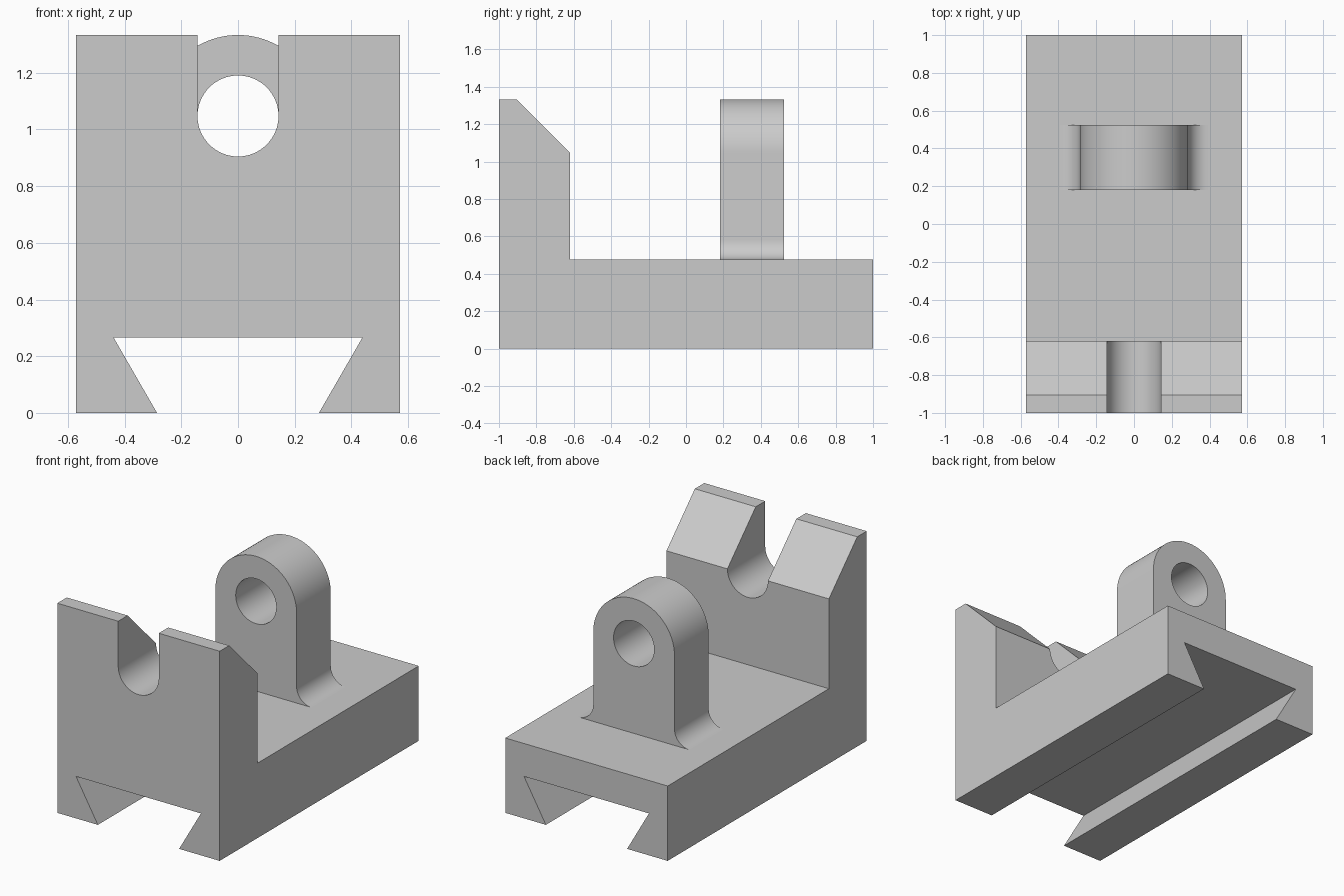
import bpy
import bmesh
from math import sin, cos, pi
from mathutils import Vector

cube = bpy.data.objects.get("Cube")
if cube:
    bpy.data.objects.remove(cube, do_unlink=True)

# Main dimensions
HALF_W, TOP, DECK = 0.5714, 1.3333, 0.4762
AXIS_Z, BORE, LUG_R, FILLET = 1.0476, 0.1429, 0.2857, 0.105
WALL_BACK, BEVEL_START = -0.62, -0.905

grey = bpy.data.materials.new("machined grey")
grey.use_nodes = True
grey.diffuse_color = (0.6, 0.6, 0.6, 1)
grey.node_tree.nodes["Principled BSDF"].inputs["Base Color"].default_value = (0.6, 0.6, 0.6, 1)


def arc(cx, cz, r, start, end, steps):
    """Points on an arc, angles in units of pi."""
    angles = [pi * (start + (end - start) * i / steps) for i in range(steps + 1)]
    return [(cx + r * cos(a), cz + r * sin(a)) for a in angles]


def extrude(name, profile, axis, start, end):
    """Extrude a 2D outline (second coordinate is z) along x or y."""
    bm = bmesh.new()
    place = (lambda u, z: (start, u, z)) if axis == "x" else (lambda u, z: (u, start, z))
    face = bm.faces.new([bm.verts.new(place(u, z)) for u, z in profile])
    new = bmesh.ops.extrude_face_region(bm, geom=[face])["geom"]
    shift = Vector((end - start, 0, 0) if axis == "x" else (0, end - start, 0))
    bmesh.ops.translate(bm, vec=shift, verts=[g for g in new if isinstance(g, bmesh.types.BMVert)])
    bmesh.ops.recalc_face_normals(bm, faces=bm.faces[:])
    mesh = bpy.data.meshes.new(name)
    bm.to_mesh(mesh)
    bm.free()
    mesh.materials.append(grey)
    obj = bpy.data.objects.new(name, mesh)
    bpy.context.collection.objects.link(obj)
    return obj


def activate(obj):
    bpy.ops.object.select_all(action="DESELECT")
    obj.select_set(True)
    bpy.context.view_layer.objects.active = obj


def cut(obj, cutter):
    """Subtract the cutter, then discard it."""
    cutter.hide_render = True
    mod = obj.modifiers.new("cut", "BOOLEAN")
    mod.operation, mod.solver, mod.object = "DIFFERENCE", "EXACT", cutter
    activate(obj)
    bpy.ops.object.modifier_apply(modifier=mod.name)
    bpy.data.objects.remove(cutter, do_unlink=True)


def smooth(obj):
    activate(obj)
    bpy.ops.object.shade_smooth_by_angle(angle=pi / 6)


# Base block with bevelled front wall
side = [(-1, 0), (1, 0), (1, DECK), (WALL_BACK, DECK),
        (WALL_BACK, AXIS_Z), (BEVEL_START, TOP), (-1, TOP)]
body = extrude("base_and_wall", side, "x", -HALF_W, HALF_W)

# Dovetail channel underneath, its sides continued below the block
slope, depth, drop = 0.577, 0.2667, 0.1
foot, roof = 0.2857 - drop * slope, 0.2857 + depth * slope
channel = [(-foot, -drop), (foot, -drop), (roof, depth), (-roof, depth)]
cut(body, extrude("dovetail_cutter", channel, "y", -1.2, 1.2))

# Round-bottomed slot in the wall
slot = arc(0, AXIS_Z, BORE, 1, 2, 32) + [(BORE, TOP + 0.1), (-BORE, TOP + 0.1)]
cut(body, extrude("slot_cutter", slot, "y", -1.2, -0.5))
smooth(body)

# Upright lug with rounded top and flared foot, sunk slightly into the base
reach = LUG_R + FILLET
right_flare = arc(reach, DECK + FILLET, FILLET, 1.5, 1, 12)
left_flare = [(-x, z) for x, z in reversed(right_flare)]
outline = ([(-reach, DECK - 0.02), (reach, DECK - 0.02)] + right_flare
           + arc(0, AXIS_Z, LUG_R, 0, 1, 48) + left_flare)
lug = extrude("pivot_lug", outline, "y", 0.181, 0.524)

# Cross hole through the lug
cut(lug, extrude("bore_cutter", arc(0, AXIS_Z, BORE, 0, 2, 64)[:-1], "y", 0, 0.7))
smooth(lug)
